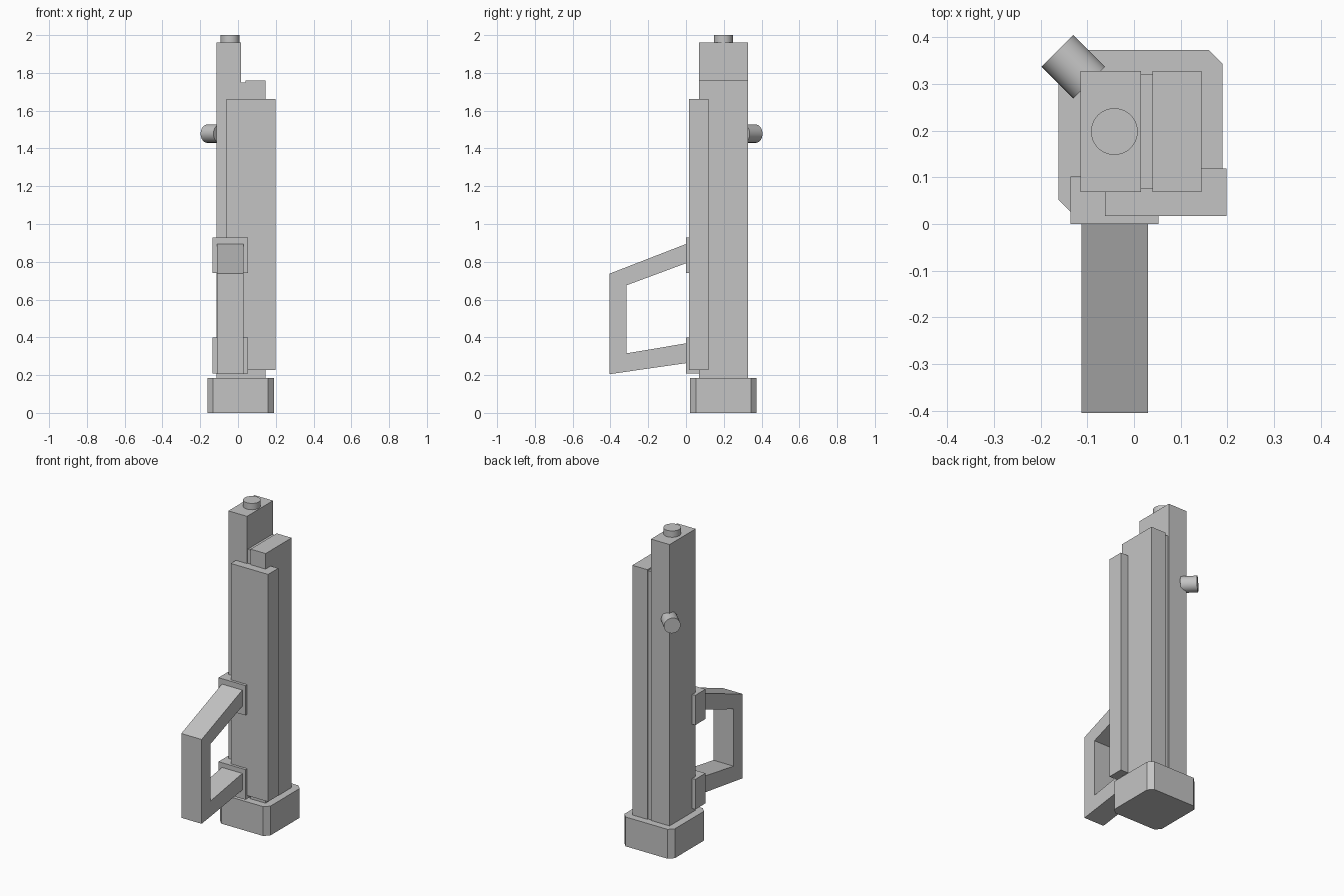
import bpy
import bmesh
from math import pi, radians
from mathutils import Matrix, Vector

cube = bpy.data.objects.get("Cube")
if cube:
    bpy.data.objects.remove(cube, do_unlink=True)

GREY = (0.55, 0.55, 0.55, 1)
grey = bpy.data.materials.new("plain grey")
grey.use_nodes = True
grey.diffuse_color = GREY
grey.node_tree.nodes["Principled BSDF"].inputs["Base Color"].default_value = GREY


def finish(name, bm):
    bmesh.ops.recalc_face_normals(bm, faces=bm.faces)
    mesh = bpy.data.meshes.new(name)
    bm.to_mesh(mesh)
    bm.free()
    mesh.materials.append(grey)
    obj = bpy.data.objects.new(name, mesh)
    bpy.context.collection.objects.link(obj)
    return obj


def box(name, x, y, z, chamfer=0):
    """Box from (min, max) ranges, with optional chamfered upright edges."""
    bm = bmesh.new()
    bmesh.ops.create_cube(bm, size=1)
    ranges = (x, y, z)
    for v in bm.verts:
        v.co = Vector([r[1] if c > 0 else r[0] for c, r in zip(v.co, ranges)])
    if chamfer:
        upright = [e for e in bm.edges
                   if abs(e.verts[0].co.z - e.verts[1].co.z) > 0.01]
        bmesh.ops.bevel(bm, geom=upright, offset=chamfer, segments=1,
                        affect='EDGES')
    return finish(name, bm)


def cylinder(name, centre, radius, length, rotation=Matrix()):
    bm = bmesh.new()
    bmesh.ops.create_cone(bm, cap_ends=True, segments=48, radius1=radius,
                          radius2=radius, depth=length,
                          matrix=Matrix.Translation(centre) @ rotation)
    obj = finish(name, bm)
    bpy.ops.object.select_all(action='DESELECT')
    obj.select_set(True)
    bpy.context.view_layer.objects.active = obj
    bpy.ops.object.shade_smooth_by_angle(angle=radians(30))
    return obj


# Foot block
box("base", (-0.162, 0.19), (0.022, 0.373), (0, 0.185), chamfer=0.03)

# Tall and short columns joined by a shallow recessed seam
depth = (0.068, 0.328)
box("tall_column", (-0.115, 0.015), depth, (0.185, 1.96))
box("short_column", (0.04, 0.145), depth, (0.185, 1.76))
box("column_seam", (0.015, 0.04), (0.075, 0.321), (0.185, 1.75))

# Long cover offset to the front left corner
box("front_cover", (-0.062, 0.198), (0.017, 0.119), (0.228, 1.662))

# Handle brackets
for name, z in (("lower_bracket", (0.208, 0.398)), ("upper_bracket", (0.74, 0.928))):
    box(name, (-0.136, 0.052), (0, 0.102), z)

# Handle: an angled loop profile, outer run paired with inner run
outer = [(0.005, 0.896), (-0.405, 0.737), (-0.405, 0.205), (0.005, 0.264)]
inner = [(0.005, 0.794), (-0.316, 0.675), (-0.316, 0.315), (0.005, 0.369)]
bm = bmesh.new()
rings = [[bm.verts.new((x, *p)) for p in (o, i) for x in
          ((-0.112, 0.03) if p is o else (0.03, -0.112))]
         for o, i in zip(outer, inner)]
for a, b in zip(rings, rings[1:]):
    for k in range(4):
        n = (k + 1) % 4
        bm.faces.new((a[k], a[n], b[n], b[k]))
bm.faces.new(rings[0])
bm.faces.new(rings[-1])
finish("handle", bm)

# Top button and the diagonal side knob on the rear right corner
cylinder("top_button", (-0.042, 0.198, 1.975), 0.05, 0.05)
turn = Matrix.Rotation(pi * 0.75, 4, 'Z') @ Matrix.Rotation(pi / 2, 4, 'Y')
cylinder("side_knob", (-0.13, 0.337, 1.478), 0.048, 0.096, turn)
